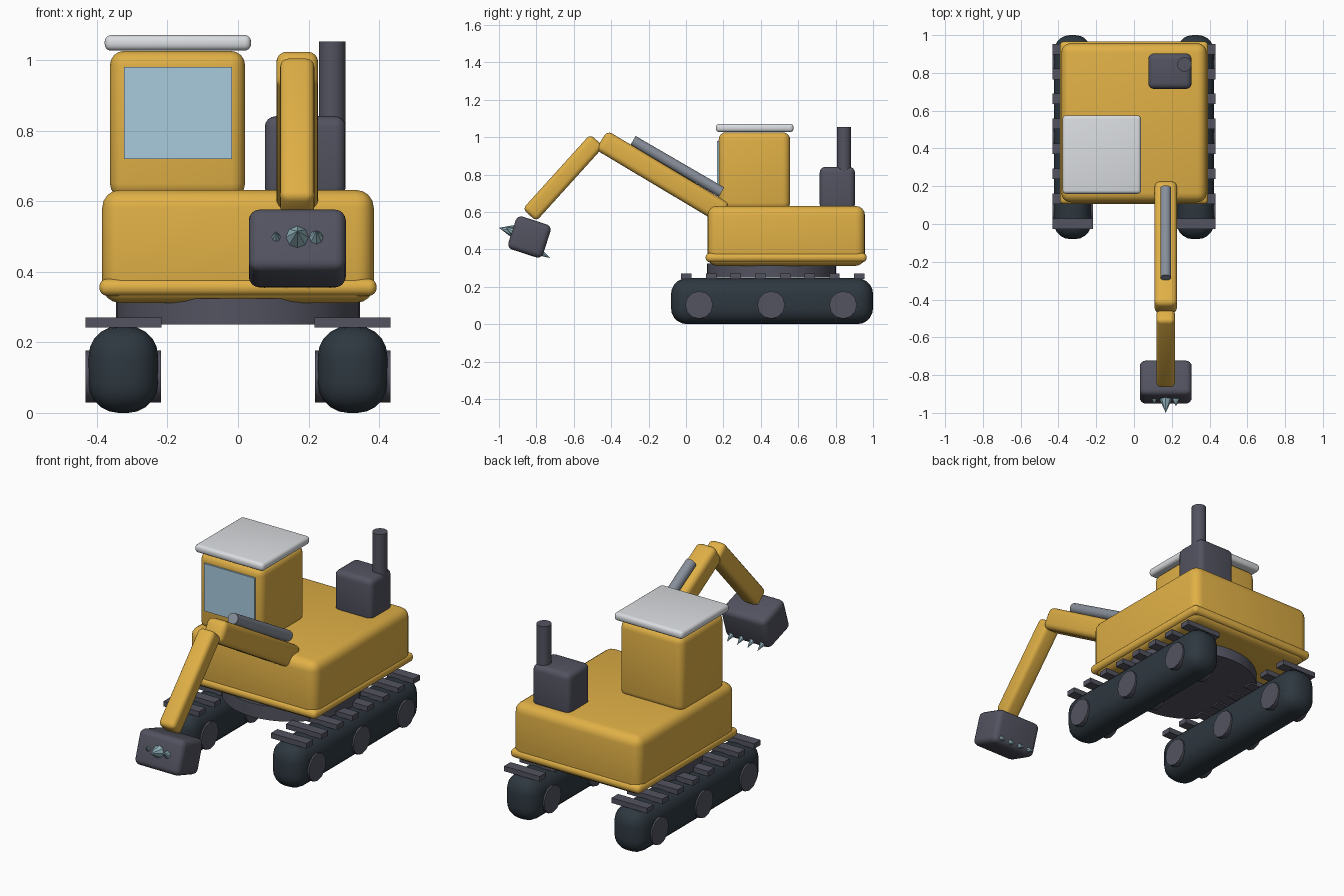
import bpy, math
from mathutils import Vector

if "Cube" in bpy.data.objects:
    bpy.data.objects.remove(bpy.data.objects["Cube"])


def material(name, r, g, b):
    """Flat colour given in 0-255 sRGB, stored as linear."""
    m = bpy.data.materials.new(name)
    lin = [((c / 255 + 0.055) / 1.055) ** 2.4 for c in (r, g, b)]
    m.diffuse_color = (*lin, 1)
    m.use_nodes = True
    m.node_tree.nodes["Principled BSDF"].inputs["Base Color"].default_value = m.diffuse_color
    return m


YELLOW = material("machine yellow", 224, 176, 70)
RUBBER = material("track rubber", 46, 56, 64)
IRON = material("dark iron", 82, 83, 96)
WHITE = material("roof white", 218, 221, 224)
GLASS = material("window glass", 169, 203, 222)
STEEL = material("piston steel", 136, 143, 154)
TOOTH = material("tooth steel", 150, 185, 195)


def finish(obj, name, mat):
    obj.name = obj.data.name = name
    obj.data.materials.append(mat)
    obj.data.shade_smooth()
    obj.data.set_sharp_from_angle(angle=math.radians(40))
    return obj


def box(name, mat, center, size, bevel=0.0, segments=4, tilt=0.0):
    bpy.ops.mesh.primitive_cube_add(size=1, location=center)
    obj = bpy.context.object
    for v in obj.data.vertices:
        v.co = [c * s for c, s in zip(v.co, size)]
    obj.rotation_euler.x = tilt
    if bevel:
        mod = obj.modifiers.new("rounded edges", "BEVEL")
        mod.width, mod.segments, mod.limit_method = bevel, segments, "NONE"
        bpy.ops.object.modifier_apply(modifier=mod.name)
    return finish(obj, name, mat)


def span(name, mat, lo, hi, bevel=0.0, segments=4):
    """Box between two opposite corners."""
    lo, hi = Vector(lo), Vector(hi)
    return box(name, mat, (lo + hi) / 2, hi - lo, bevel, segments)


def beam(name, mat, a, b, width, bevel):
    """Rounded square beam between two points in one x plane."""
    a, b = Vector(a), Vector(b)
    d = b - a
    return box(name, mat, (a + b) / 2, (width, d.length, width), bevel, 4,
               math.atan2(d.z, d.y))


def rod(name, mat, a, b, r1, r2=None, sides=24):
    """Cylinder, or cone when r2 is given, between two points."""
    a, b = Vector(a), Vector(b)
    d = b - a
    bpy.ops.mesh.primitive_cone_add(vertices=sides, radius1=r1,
                                    radius2=r1 if r2 is None else r2,
                                    depth=d.length, location=(a + b) / 2)
    obj = bpy.context.object
    obj.rotation_euler = d.to_track_quat("Z", "Y").to_euler()
    return finish(obj, name, mat)


# Undercarriage, one track each side
for side, label in ((-1, "left"), (1, "right")):
    x = side * 0.325
    box(f"{label}_track", RUBBER, (x, 0.46, 0.123), (0.197, 1.08, 0.246), 0.085, 5)
    for i in range(3):
        y = 0.07 + 0.385 * i
        rod(f"{label}_wheel_{i + 1}", IRON, (x - 0.107, y, 0.103),
            (x + 0.107, y, 0.103), 0.074, sides=12)
    for i in range(8):
        box(f"{label}_tread_{i + 1}", IRON, (x, 0.002 + 0.132 * i, 0.256),
            (0.215, 0.056, 0.028))

# Turntable and body
rod("turntable", IRON, (0, 0.457, 0.25), (0, 0.457, 0.325), 0.346, sides=40)
span("body", YELLOW, (-0.385, 0.115, 0.312), (0.385, 0.957, 0.632), 0.05)
span("body_skirt", YELLOW, (-0.393, 0.105, 0.332), (0.393, 0.966, 0.38), 0.022)

# Cab
span("cab", YELLOW, (-0.363, 0.175, 0.61), (0.02, 0.557, 1.026), 0.04)
span("windscreen", GLASS, (-0.323, 0.166, 0.72), (-0.017, 0.1755, 0.98))
span("cab_roof", WHITE, (-0.378, 0.16, 1.027), (0.037, 0.575, 1.071), 0.018)

# Engine housing and exhaust
span("engine_housing", IRON, (0.076, 0.715, 0.61), (0.305, 0.903, 0.841), 0.03)
rod("exhaust_pipe", IRON, (0.267, 0.845, 0.80), (0.267, 0.845, 1.053), 0.038)

# Digging arm
AX = 0.168
beam("boom", YELLOW, (AX, 0.206, 0.591), (AX, -0.452, 0.984), 0.119, 0.03)
beam("stick", YELLOW, (AX, -0.476, 0.982), (AX, -0.837, 0.583), 0.098, 0.025)
rod("boom_piston", STEEL, (AX, 0.19, 0.706), (AX, -0.284, 0.981), 0.029)

# Bucket with teeth along the lower lip and on the front face
box("bucket", IRON, (AX, -0.837, 0.466), (0.275, 0.195, 0.185), 0.03, 4,
    math.radians(-18))
for i in range(4):
    x = 0.075 + 0.062 * i
    rod(f"lip_tooth_{i + 1}", TOOTH, (x, -0.79, 0.39), (x, -0.725, 0.353),
        0.022, 0.0, 8)
for i, (dx, r, tip) in enumerate(((-0.06, 0.014, -0.955), (0, 0.034, -1.0),
                                  (0.054, 0.022, -0.965))):
    rod(f"front_tooth_{i + 1}", TOOTH, (AX + dx, -0.925, 0.497),
        (AX + dx, tip, 0.515), r, 0.0, 8)
